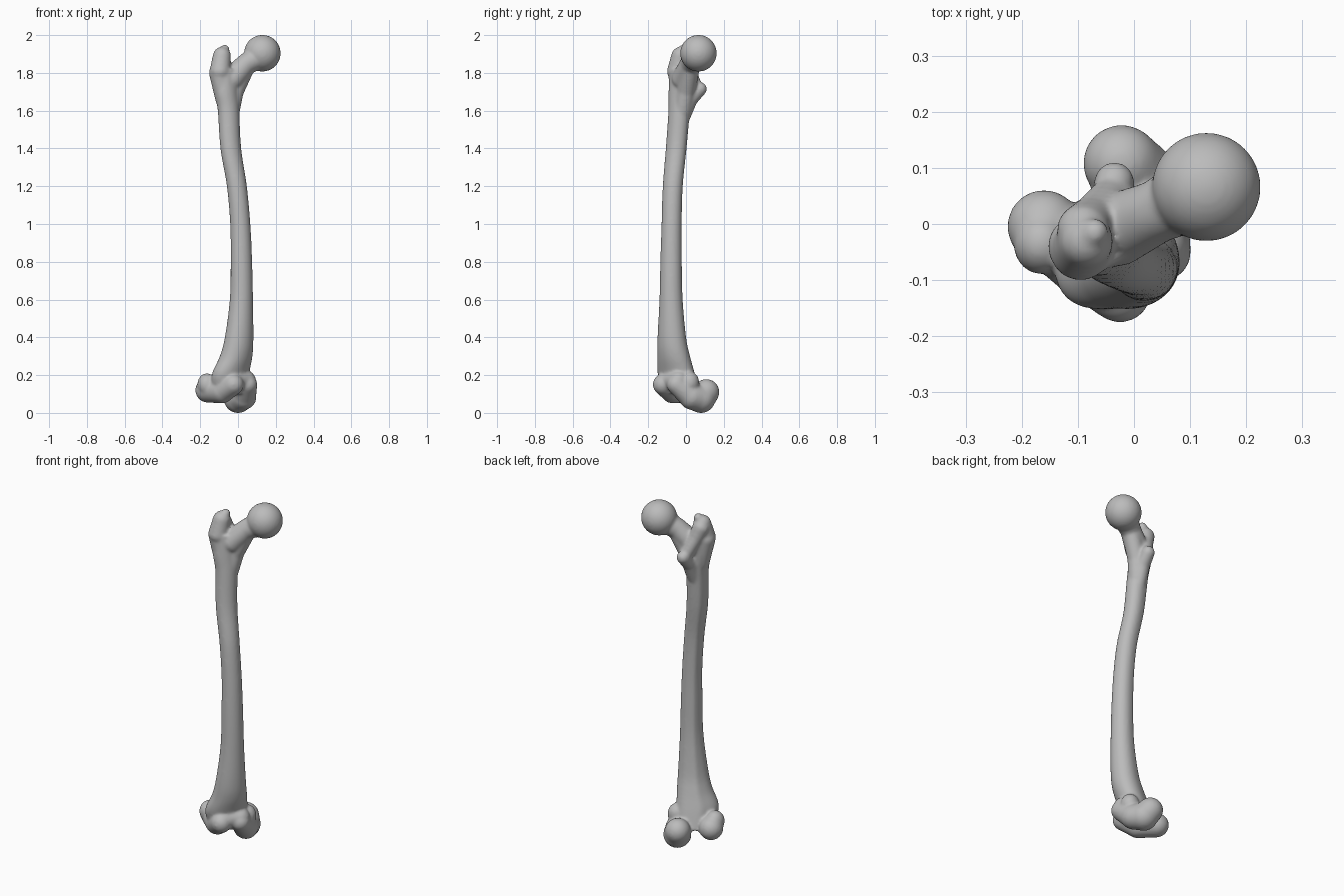
import bpy
import bmesh
import math
from mathutils import Matrix, Vector

cube = bpy.data.objects.get("Cube")
if cube:
    bpy.data.objects.remove(cube)

bm = bmesh.new()


def ball(center, radii):
    """Ellipsoid."""
    m = Matrix.Translation(center) @ Matrix.Diagonal((*radii, 1))
    bmesh.ops.create_uvsphere(bm, u_segments=32, v_segments=21, radius=1, matrix=m)


def limb(*points):
    """Tapered rounded limb through (x, y, z, radius) points, one capsule per span."""
    for p, q in zip(points, points[1:]):
        start, end = Vector(p[:3]), Vector(q[:3])
        turn = (end - start).to_track_quat('Z', 'Y')
        made = bmesh.ops.create_uvsphere(bm, u_segments=24, v_segments=15, radius=1)
        for v in made["verts"]:
            middle, radius = (end, q[3]) if v.co.z > 0 else (start, p[3])
            v.co = middle + turn @ v.co * radius


def spline(rows, steps):
    """Smooth interpolation of table rows."""
    rows = [Vector(r) for r in rows]
    padded = [rows[0]] + rows + [rows[-1]]
    for a, b, c, d in zip(padded, padded[1:], padded[2:], padded[3:]):
        for i in range(steps):
            t = i / steps
            yield (b * 2 + (c - a) * t + (a * 2 - b * 5 + c * 4 - d) * t ** 2
                   + (b * 3 - a - c * 3 + d) * t ** 3) / 2
    yield rows[-1]


# Shaft: height, centre x, centre y, half width, half depth (turned section)
stations = [
    (.1, -.04, -.02, .11, .08),
    (.2, -.04, -.05, .115, .08),
    (.3, -.01, -.065, .094, .078),
    (.4, .006, -.075, .08, .071),
    (.6, .018, -.079, .063, .06),
    (.8, .018, -.079, .058, .056),
    (1, .012, -.076, .054, .053),
    (1.2, -.006, -.07, .054, .052),
    (1.4, -.038, -.052, .058, .052),
    (1.6, -.05, -.036, .06, .054),
    (1.7, -.06, -.03, .068, .056),
    (1.82, -.06, -.02, .07, .055),
]
sides = 40
rings = []
for z, cx, cy, wide, deep in spline(stations, 6):
    ring = []
    for k in range(sides):
        a = math.tau * k / sides
        # low ridge along the rear of the shaft
        ridge = 1 + .1 * math.exp(-((a - math.pi / 2) / .3) ** 2)
        p = Vector((wide * math.cos(a), deep * math.sin(a) * ridge, 0))
        p.rotate(Matrix.Rotation(math.pi / 4, 3, 'Z'))
        ring.append(bm.verts.new(p + Vector((cx, cy, z))))
    rings.append(ring)
for low, high in zip(rings, rings[1:]):
    for k in range(sides):
        n = (k + 1) % sides
        bm.faces.new((low[k], low[n], high[n], high[k]))
bm.faces.new(rings[0][::-1])
bm.faces.new(rings[-1])

# Head and neck
ball((.129, .066, 1.904), (.097, .097, .097))
limb((.1, .05, 1.88, .066), (.04, .022, 1.845, .056), (-.03, -.01, 1.77, .066))
limb((.03, .02, 1.81, .05), (-.02, 0, 1.7, .05), (-.04, -.02, 1.6, .05))

# Greater trochanter, its hooked tip and the crest behind it
limb((-.095, -.045, 1.81, .056), (-.085, -.03, 1.89, .048), (-.07, -.015, 1.925, .025))
limb((-.09, -.01, 1.87, .048), (-.075, .01, 1.82, .04), (-.04, .05, 1.73, .036))
limb((-.1, -.04, 1.8, .054), (-.07, -.035, 1.66, .05))

# Lesser trochanter
limb((-.035, .075, 1.715, .036), (-.04, .02, 1.66, .042), (-.045, -.02, 1.56, .04))

# Outer condyle, running back from the front groove
limb((-.025, -.12, .15, .056), (-.085, -.07, .115, .065), (-.16, -.005, .12, .066))
ball((-.165, -.035, .15), (.05, .055, .06))

# Inner condyle, lower and longer at the rear
limb((.05, -.05, .15, .052), (.03, .03, .085, .068), (0, .08, .075, .076),
     (-.022, .108, .11, .069))
ball((.045, .02, .16), (.05, .05, .06))

# Bridge between the condyles at the front
limb((-.03, -.09, .17, .06), (.04, -.04, .17, .055))

mesh = bpy.data.meshes.new("thigh_bone")
bm.to_mesh(mesh)
bm.free()
bone = bpy.data.objects.new("thigh_bone", mesh)
bpy.context.collection.objects.link(bone)

# Fuse the parts into one organic skin
fuse = bone.modifiers.new("fuse", 'REMESH')
fuse.mode = 'VOXEL'
fuse.voxel_size = .007
fuse.use_smooth_shade = True
soften = bone.modifiers.new("soften", 'SMOOTH')
soften.factor = .5
soften.iterations = 10

grey = bpy.data.materials.new("bone_grey")
grey.use_nodes = True
grey.diffuse_color = (.5, .5, .5, 1)
grey.node_tree.nodes["Principled BSDF"].inputs["Base Color"].default_value = (.5, .5, .5, 1)
mesh.materials.append(grey)
